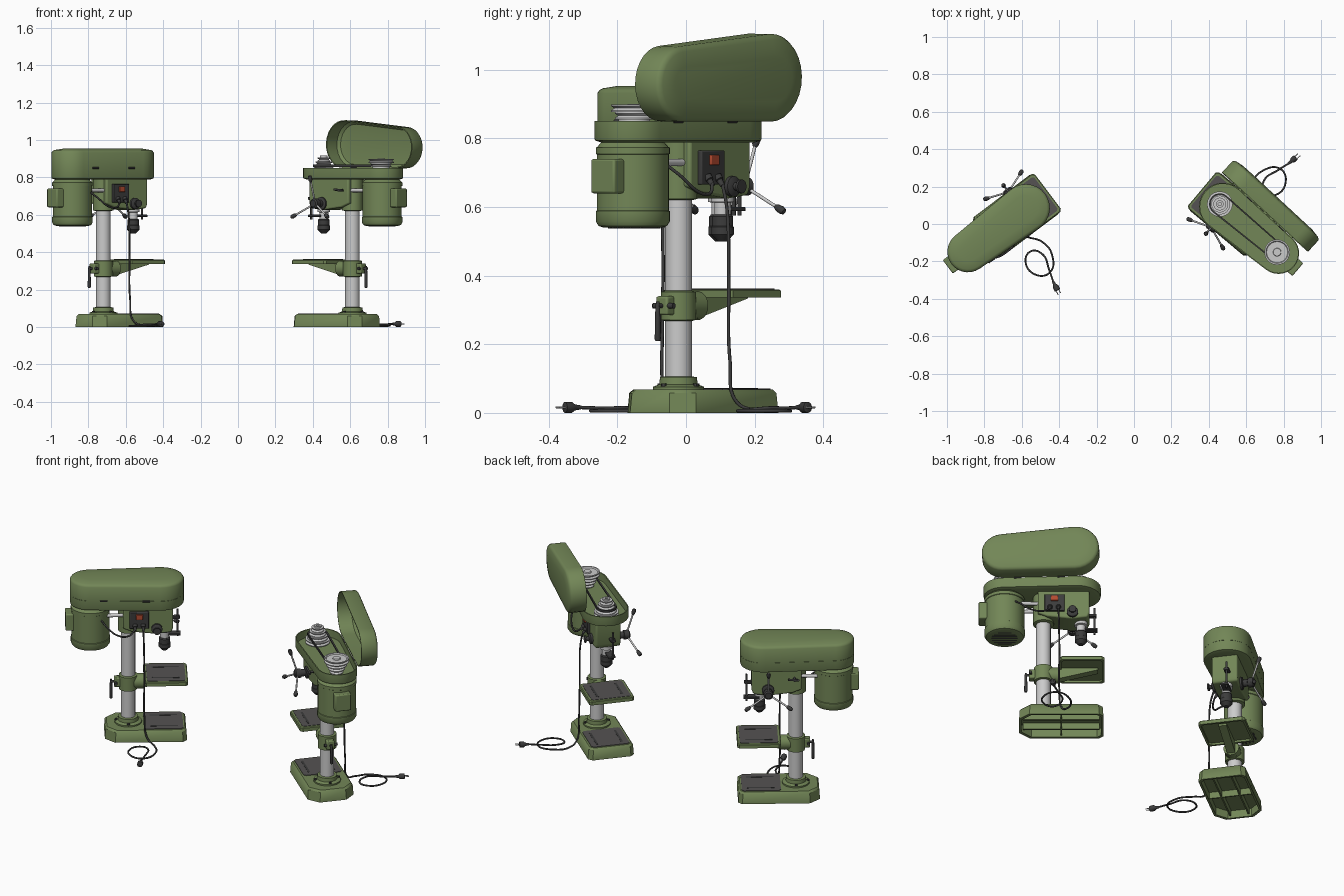
import bpy, bmesh, math
from mathutils import Vector, Matrix

if "Cube" in bpy.data.objects:
    bpy.data.objects.remove(bpy.data.objects["Cube"])

def mat(name, c):
    m = bpy.data.materials.new(name)
    m.diffuse_color = (*c, 1)
    m.use_nodes = True
    m.node_tree.nodes["Principled BSDF"].inputs["Base Color"].default_value = m.diffuse_color
    return m

GREEN = mat("green_paint", (0.17, 0.24, 0.095))
DARK = mat("dark_iron", (0.045, 0.045, 0.045))
PLATE = mat("table_grey", (0.09, 0.085, 0.085))
RED = mat("switch_red", (0.45, 0.07, 0.03))
T, PRE = Matrix(), ""          # placement and name prefix of the current machine

def loft(name, rings, m=None, cap=True):
    bm = bmesh.new()
    rs = [[bm.verts.new(p) for p in r] for r in rings]
    n = len(rs[0])
    for a, b in zip(rs, rs[1:]):
        for i in range(n):
            bm.faces.new((a[i], a[(i + 1) % n], b[(i + 1) % n], b[i]))
    if cap:
        bm.faces.new(rs[0])
        bm.faces.new(rs[-1])
    bmesh.ops.recalc_face_normals(bm, faces=bm.faces)
    me = bpy.data.meshes.new(name)
    bm.to_mesh(me)
    bm.free()
    o = bpy.data.objects.new(PRE + name, me)
    bpy.context.collection.objects.link(o)
    o.matrix_world = T
    if m:
        me.materials.append(m)
    return o

def turned(name, p, axis, prof, m=None, seg=32):
    # prof: (radius, distance along axis)
    q = Vector((0, 0, 1)).rotation_difference(Vector(axis))
    p = Vector(p)
    return loft(name, [[p + q @ Vector((r * math.cos(i * math.tau / seg), r * math.sin(i * math.tau / seg), t))
                        for i in range(seg)] for r, t in prof], m)

def rod(name, a, b, r, m=None, seg=16):
    d = Vector(b) - Vector(a)
    return turned(name, a, d, [(r, 0), (r, d.length)], m, seg)

def box(name, lo, hi, m=None, bev=0.0):
    (x, y, z), (X, Y, Z) = lo, hi
    o = loft(name, [[(x, y, h), (X, y, h), (X, Y, h), (x, Y, h)] for h in (z, Z)], m)
    if bev:
        b = o.modifiers.new("bevel", 'BEVEL')
        b.width, b.segments = bev, 2
    return o

def plate(back, front, w, cb, cf, ins, z):
    # chamfered rectangle
    b, f, w = back + ins, front - ins, w - ins
    return [(b + cb, -w, z), (f - cf, -w, z), (f, -w + cf, z), (f, w - cf, z),
            (f - cf, w, z), (b + cb, w, z), (b, w - cb, z), (b, -w + cb, z)]

XM, RM, XS, RS = -0.21, 0.11, 0.178, 0.128      # tapered belt housing: motor end, spindle end
PHI = math.asin((RS - RM) / (XS - XM))

def hull(ins, z, n=14):
    e = math.pi / 2 + PHI
    pts = []
    for cx, r, a0, a1 in ((XS, RS, -e, e), (XM, RM, e, math.tau - e)):
        for i in range(n + 1):
            a = a0 + (a1 - a0) * i / n
            pts.append((cx + (r - ins) * math.cos(a), (r - ins) * math.sin(a), z))
    return pts

def cord(name, pts, r=0.005):
    cu = bpy.data.curves.new(name, 'CURVE')
    cu.dimensions, cu.bevel_depth, cu.bevel_resolution = '3D', r, 2
    s = cu.splines.new('BEZIER')
    s.bezier_points.add(len(pts) - 1)
    for bp, p in zip(s.bezier_points, pts):
        bp.co = p
        bp.handle_left_type = bp.handle_right_type = 'AUTO'
    cu.materials.append(DARK)
    o = bpy.data.objects.new(PRE + name, cu)
    bpy.context.collection.objects.link(o)
    o.matrix_world = T

def steps(radii, z, h):
    out = [(radii[0], z)]
    for i, r in enumerate(radii):
        z0 = z + i * h
        out += [(r, z0), (r, z0 + .2 * h), (r - .009, z0 + .5 * h), (r, z0 + .8 * h), (r, z0 + h)]
    return out[1:]

def slots(name, lo, hi, z):
    for i, s in enumerate((-1, 1)):
        box(f"{name}_slot_{i}", (lo, s * .07 - .006, z - .004), (hi, s * .07 + .006, z + .001), DARK)

def drill_press(is_open):
    # base with hollow underside, work surface and column socket
    P = lambda i, z: plate(-.13, .32, .13, .055, .022, i, z)
    loft("base", [P(.012, .045), P(.012, 0), P(0, 0), P(.004, .058), P(.012, .068)], GREEN)
    for i, s in enumerate((-1, 1)):
        box(f"base_rib_{i}", (-.11, s * .05 - .004, .008), (.3, s * .05 + .004, .05), GREEN)
    box("base_cross_rib", (.09, -.115, .008), (.098, .115, .05), GREEN)
    loft("base_work_surface", [plate(.085, .3, .108, .012, .012, 0, z) for z in (.06, .071)], PLATE)
    slots("base", .12, .27, .071)
    turned("column_socket", (0, 0, 0), (0, 0, 1), [(.075, .06), (.075, .076), (.056, .083), (.054, .104), (.04, .106)], GREEN)
    for i in range(3):
        a = math.pi / 2 + i * math.pi / 2
        turned(f"socket_bolt_{i}", (.066 * math.cos(a), .066 * math.sin(a), .07), (0, 0, 1), [(.008, 0), (.008, .016)], DARK, 6)
    rod("column", (0, 0, .06), (0, 0, .8), .039, None, 40)

    # work table on its clamp
    turned("table_clamp", (0, 0, .268), (0, 0, 1), [(.04, 0), (.051, .003), (.051, .085), (.04, .088)], GREEN)
    box("clamp_ears", (-.078, -.022, .285), (-.04, .022, .34), GREEN, .006)
    rod("clamp_screw", (-.068, -.04, .312), (-.068, .035, .312), .008, DARK)
    rod("clamp_lever_arm", (-.068, .0, .312), (-.095, .0, .312), .007, DARK)
    turned("clamp_lever", (-.094, 0, .325), (0, 0, -1), [(.005, 0), (.007, .02), (.009, .11), (.006, .116)], DARK, 16)
    rod("table_tilt_boss", (.03, 0, .312), (.085, 0, .312), .042, GREEN, 32)
    arm = [(.06, .275), (.1, .285), (.29, .334), (.29, .345), (.06, .345)]
    loft("table_arm", [[(f, s, z) for f, z in arm] for s in (-.022, .022)], GREEN)
    Q = lambda i, z: plate(.085, .325, .127, .012, .012, i, z)
    loft("table", [Q(.012, .348), Q(.012, .336), Q(0, .336), Q(0, .356), Q(.004, .36)], GREEN)
    loft("table_work_surface", [plate(.1, .312, .112, .01, .01, 0, z) for z in (.35, .362)], PLATE)
    slots("table", .13, .28, .362)

    # head casting
    turned("head_collar", (0, 0, .62), (0, 0, 1), [(.042, 0), (.055, .004), (.055, .175)], GREEN)
    side = [(-.03, .66), (.02, .64), (.15, .625), (.235, .635), (.245, .66), (.245, .795), (-.03, .795)]
    h = loft("head", [[(f, s, z) for f, z in side] for s in (-.07, .07)], GREEN)
    b = h.modifiers.new("bevel", 'BEVEL')
    b.width, b.segments = .008, 3

    # quill, chuck and depth stop
    turned("quill", (.2, 0, .635), (0, 0, -1), [(.034, 0), (.034, .02), (.024, .022), (.024, .06), (.014, .06), (.014, .075)])
    turned("chuck", (.2, 0, .578), (0, 0, -1), [(.026, 0), (.031, .006), (.031, .034), (.033, .036), (.033, .058), (.018, .074), (.014, .078)], DARK)
    box("depth_stop_arm", (.2, -.012, .588), (.288, .03, .6), DARK, .003)
    rod("depth_stop_rod", (.272, .018, .575), (.272, .018, .735), .006, DARK)
    box("depth_stop_bracket", (.24, .004, .68), (.284, .032, .695), DARK, .003)

    # feed handle with three spokes
    hub = Vector((.155, .125, .66))
    turned("feed_hub", (.155, .068, .66), (0, 1, 0), [(.034, 0), (.034, .012), (.02, .016), (.02, .04), (.026, .042), (.026, .07), (.018, .076)], DARK)
    for i, a in enumerate((90, -30, -150)):
        d = Vector((math.cos(math.radians(a)), .32, math.sin(math.radians(a))))
        rod(f"feed_spoke_{i}", hub, hub + d * .125, .005, None, 12)
        turned(f"feed_knob_{i}", hub + d * .115, d, [(.006, 0), (.01, .008), (.012, .024), (.009, .034), (.003, .037)], DARK, 16)
    turned("return_spring_cap", (.155, -.068, .66), (0, -1, 0), [(.03, 0), (.03, .014), (.022, .018), (.012, .02), (.012, .034), (.02, .036), (.02, .044)], DARK)
    rod("head_lock_screw", (.01, .06, .73), (.01, .105, .73), .007, DARK)
    rod("head_lock_lever", (-.015, .1, .73), (.045, .1, .735), .006, DARK)

    # power switch
    box("switch_plate", (.005, -.084, .665), (.112, -.06, .765), DARK, .004)
    box("switch_rocker", (.04, -.092, .722), (.078, -.08, .752), RED, .003)
    for i, f in enumerate((.035, .08)):
        turned(f"cable_gland_{i}", (f, -.08, .69), (0, -.6, -.8), [(.013, 0), (.013, .014), (.009, .016), (.007, .035)], DARK, 16)
    cord("motor_cord", [(.035, -.1, .668), (.0, -.12, .64), (-.06, -.125, .645), (-.12, -.11, .69), (-.15, -.085, .72)])
    cord("power_cord", [(.08, -.1, .668), (.082, -.115, .6), (.085, -.12, .4), (.085, -.125, .15), (.1, -.14, .03),
                        (.138, -.195, .007), (.141, -.278, .006), (.073, -.352, .006), (.003, -.312, .006),
                        (.005, -.226, .006), (.059, -.2, .007), (.1, -.25, .014), (.078, -.34, .014), (.055, -.41, .016)])
    turned("plug", (.058, -.4, .016), (-.18, -1, 0), [(.006, 0), (.009, .02), (.016, .03), (.016, .052), (.013, .054)], DARK, 16)
    for i, s in enumerate((-.008, .008)):
        rod(f"plug_pin_{i}", (.048 + s, -.45, .016), (.045 + s, -.475, .016), .0025, None, 8)

    # motor with junction box and mounting
    turned("motor", (-.207, 0, .79), (0, 0, -1), [(.09, 0), (.104, .015), (.108, .017), (.108, .035), (.105, .037), (.105, .2), (.108, .202), (.108, .232), (.1, .245), (.085, .25)], GREEN, 48)
    for i in range(-3, 4):
        w = math.sqrt(.07 ** 2 - (i * .02) ** 2)
        box(f"motor_vent_{i + 3}", (-.207 - w, i * .02 - .004, .538), (-.207 + w, i * .02 + .004, .542), DARK)
    box("motor_junction_box", (-.345, -.045, .64), (-.29, .045, .74), GREEN, .006)
    for i, s in enumerate((-1, 1)):
        rod(f"motor_mount_bar_{i}", (-.13, s * .045, .73), (-.02, s * .04, .73), .01)

    # belt tray, pulleys and belt
    loft("belt_tray", [hull(.02, .788), hull(.002, .794), hull(0, .8), hull(0, .85), hull(.006, .85), hull(.006, .804)], GREEN)
    turned("spindle_pulley", (.2, 0, 0), (0, 0, 1), steps([.068, .056, .045, .034], .815, .023) + [(.02, .907), (.02, .916), (.009, .916), (.009, .9)])
    turned("motor_pulley", (-.2, 0, 0), (0, 0, 1), steps([.036, .046, .057, .068], .811, .022) + [(.06, .899), (.056, .893), (.022, .893), (.02, .9), (.008, .9)])
    belt = lambda r, z: [(c + r * k * math.cos(a), r * k * math.sin(a), z) for c, k, a0 in ((.2, 1.1, -90), (-.2, .9, 90))
                         for a in (math.radians(a0 + 15 * i) for i in range(13))]
    loft("belt", [belt(.052, .856), belt(.052, .868), belt(.044, .866), belt(.044, .858), belt(.052, .856)], DARK, False)

    # lid shell, closed or swung up on the right-hand edge
    prof = [(.062, .949), (.02, .944), (.006, .93), (.006, .851), (0, .851), (0, .932), (.006, .941), (.016, .946), (.06, .953)]
    lid = loft("belt_cover", [hull(i, z) for i, z in prof], GREEN)
    e = -(math.pi / 2 + PHI)
    ps = Vector((XS + RS * math.cos(e), RS * math.sin(e), .85))
    pm = Vector((XM + RM * math.cos(e), RM * math.sin(e), .85))
    if is_open:
        lid.matrix_world = T @ Matrix.Translation(pm) @ Matrix.Rotation(math.radians(91), 4, ps - pm) @ Matrix.Translation(-pm)
    for i, t in enumerate((.2, .8)):
        c = pm.lerp(ps, t)
        d = (ps - pm).normalized() * .02
        rod(f"cover_hinge_{i}", c - d, c + d, .005, DARK, 12)

for PRE, x, ang, is_open in (("closed_press_", -.72, 37, False), ("open_press_", .612, 140, True)):
    T = Matrix.Translation((x, -.022, 0)) @ Matrix.Rotation(math.radians(ang), 4, 'Z')
    drill_press(is_open)

bpy.ops.object.select_all(action='DESELECT')
for o in bpy.context.scene.objects:
    if o.type == 'MESH':
        o.select_set(True)
        bpy.context.view_layer.objects.active = o
bpy.ops.object.shade_smooth_by_angle(angle=math.radians(35))
